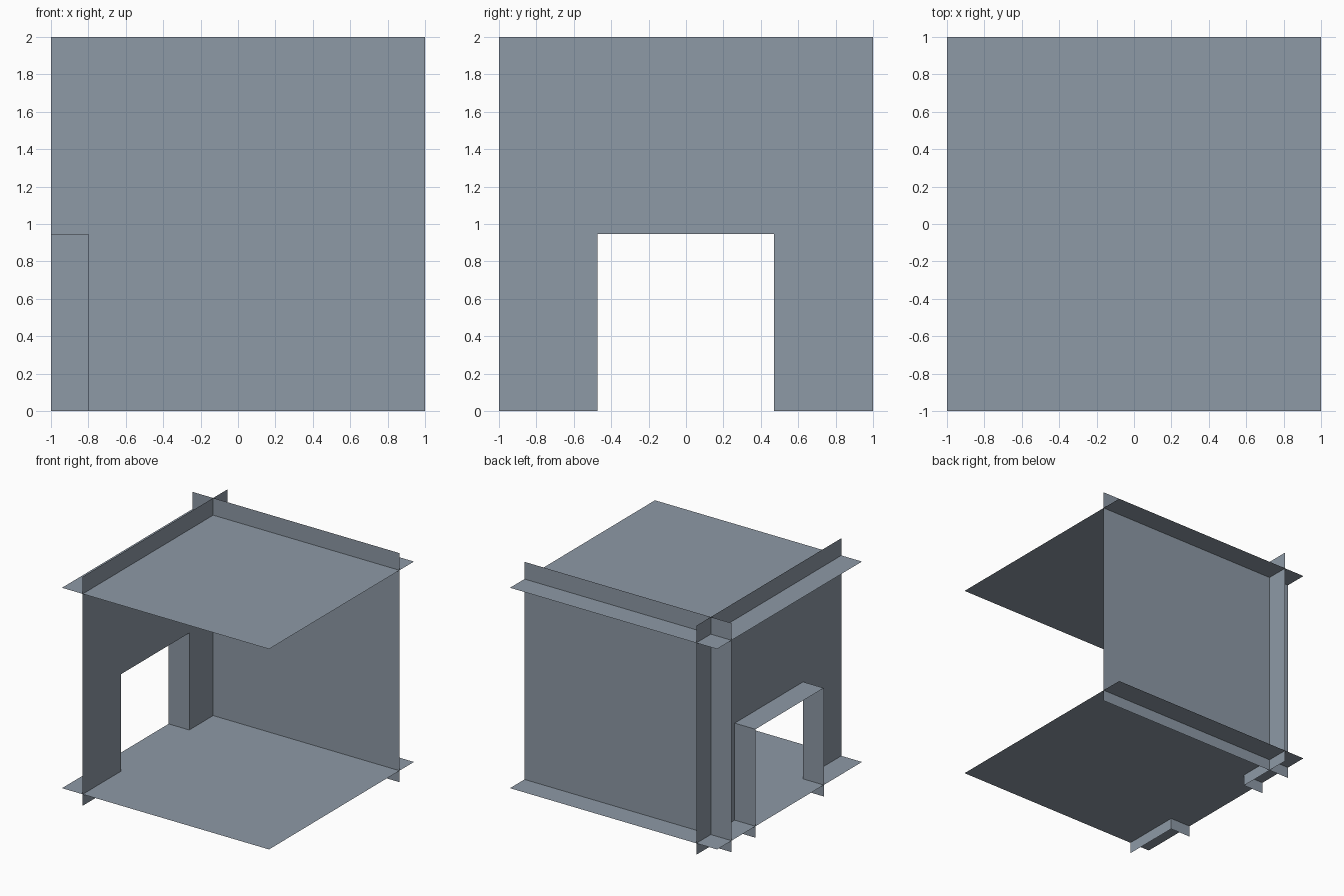
import bpy

if "Cube" in bpy.data.objects:
    bpy.data.objects.remove(bpy.data.objects["Cube"])

# Single flat blue-grey for the whole model
grey = bpy.data.materials.new("blue_grey")
grey.diffuse_color = (0.27, 0.32, 0.38, 1)
grey.use_nodes = True
grey.node_tree.nodes["Principled BSDF"].inputs["Base Color"].default_value = grey.diffuse_color

WALL_X, WALL_Y = -0.8, 0.8        # left wall and back wall planes
FLOOR_Z, CEIL_Z = 0.1, 1.85       # floor and ceiling planes
D0, D1, DTOP = -0.473, 0.47, 0.947  # doorway sides and top


def sheet(name, points):
    """Paper-thin single-sided panel from its outline."""
    mesh = bpy.data.meshes.new(name)
    mesh.from_pydata(points, [], [range(len(points))])
    mesh.materials.append(grey)
    obj = bpy.data.objects.new(name, mesh)
    bpy.context.collection.objects.link(obj)
    return obj


# Floor and ceiling
for name, z in (("floor", FLOOR_Z), ("ceiling", CEIL_Z)):
    sheet(name, [(-1, -1, z), (1, -1, z), (1, 1, z), (-1, 1, z)])

# Back wall
sheet("back_wall", [(-1, WALL_Y, 0), (1, WALL_Y, 0), (1, WALL_Y, 2), (-1, WALL_Y, 2)])

# Left wall, outline steps around the doorway
outline = [(-1, 0), (D0, 0), (D0, DTOP), (D1, DTOP), (D1, 0), (1, 0), (1, 2), (-1, 2)]
sheet("left_wall", [(WALL_X, y, z) for y, z in outline])

# Doorway reveal: two jambs and a lintel reaching outwards
for name, y in (("front_jamb", D0), ("back_jamb", D1)):
    sheet(name, [(-1, y, 0), (WALL_X, y, 0), (WALL_X, y, DTOP), (-1, y, DTOP)])
sheet("lintel", [(-1, D0, DTOP), (WALL_X, D0, DTOP), (WALL_X, D1, DTOP), (-1, D1, DTOP)])
